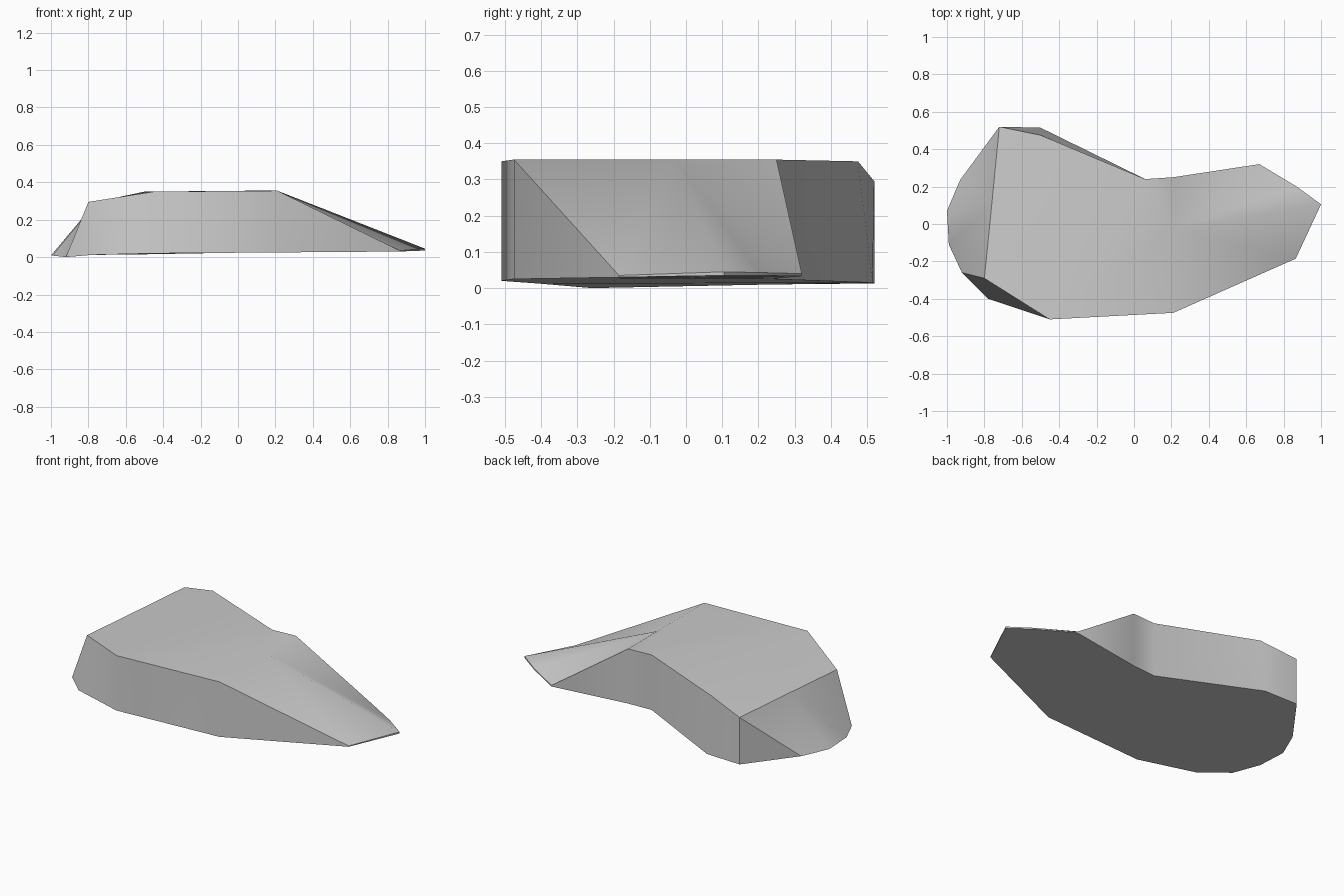
import bpy
import bmesh

if "Cube" in bpy.data.objects:
    bpy.data.objects.remove(bpy.data.objects["Cube"])

# Outline of the underside, counter-clockwise from the front left corner
base_outline = [
    (-.92, -.26, .0), (-.78, -.40, .012), (-.45, -.51, .02), (.21, -.475, .025),
    (.865, -.185, .03), (1, .105, .035), (.87, .2, .035), (.67, .32, .033),
    (.21, .25, .027), (.06, .24, .025), (-.5, .515, .015), (-.72, .52, .013),
    (-.93, .235, .01), (-1, .07, .008), (-.99, -.11, .008)]

# Upper rim, standing over base points 1 to 11
rim_outline = [
    (-.8, -.29, .295), (-.45, -.51, .35), (.21, -.475, .355), (.865, -.185, .035),
    (1, .105, .045), (.87, .2, .043), (.67, .32, .04), (.21, .25, .355),
    (.06, .24, .355), (-.5, .475, .35), (-.72, .52, .295)]

bm = bmesh.new()
base = [bm.verts.new(p) for p in base_outline]
rim = {i + 1: bm.verts.new(p) for i, p in enumerate(rim_outline)}
ridge = bm.verts.new((-.76, .11, .295))
crest = bm.verts.new((.21, -.03, .355))

# Side walls and underside
for i in range(1, 11):
    bm.faces.new((base[i], base[i + 1], rim[i + 1], rim[i]))
bm.faces.new(base[::-1])

# Sloped left end, fanned from the middle of the ridge
bm.faces.new((base[0], base[1], rim[1]))
bm.faces.new((base[11], base[12], rim[11]))
fan = [rim[11], base[12], base[13], base[14], base[0], rim[1]]
for a, b in zip(fan, fan[1:]):
    bm.faces.new((a, b, ridge))

# Flat top with its gently dropping left strip
bm.faces.new((rim[2], rim[3], crest, rim[8], rim[9], rim[10]))
bm.faces.new((rim[1], rim[2], ridge))
bm.faces.new((ridge, rim[2], rim[10]))
bm.faces.new((ridge, rim[10], rim[11]))

# Long slope on the right, fanned from the crest
for i in range(3, 8):
    bm.faces.new((rim[i], rim[i + 1], crest))

bmesh.ops.triangulate(bm, faces=[f for f in bm.faces if len(f.verts) > 4])
bmesh.ops.recalc_face_normals(bm, faces=bm.faces[:])
mesh = bpy.data.meshes.new("rock_slab")
bm.to_mesh(mesh)
bm.free()

rock = bpy.data.objects.new("rock_slab", mesh)
bpy.context.collection.objects.link(rock)
bpy.context.view_layer.objects.active = rock
rock.select_set(True)
bpy.ops.object.shade_smooth_by_angle(angle=0.7)
